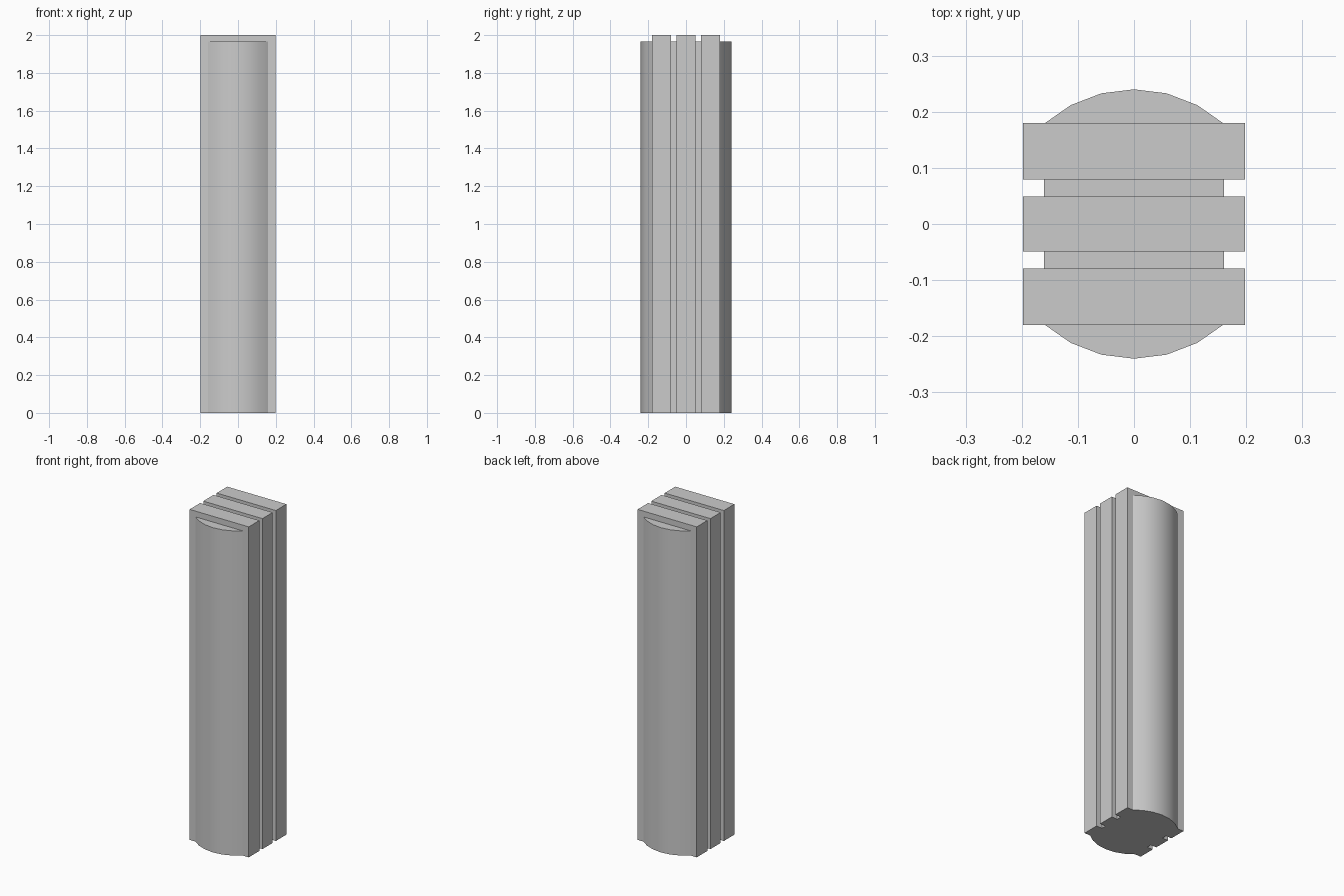
import bpy
import bmesh
from math import sin, cos, radians

if "Cube" in bpy.data.objects:
    bpy.data.objects.remove(bpy.data.objects["Cube"])


def extrude_profile(name, points, height):
    """Make a closed prism from an XY profile standing on z = 0."""
    bm = bmesh.new()
    base = bm.faces.new([bm.verts.new((x, y, 0)) for x, y in points])
    res = bmesh.ops.extrude_face_region(bm, geom=[base], use_keep_orig=True)
    top = [g for g in res["geom"] if isinstance(g, bmesh.types.BMVert)]
    bmesh.ops.translate(bm, verts=top, vec=(0, 0, height))
    bmesh.ops.recalc_face_normals(bm, faces=bm.faces)
    mesh = bpy.data.meshes.new(name)
    bm.to_mesh(mesh)
    bm.free()
    obj = bpy.data.objects.new(name, mesh)
    bpy.context.collection.objects.link(obj)
    return obj


# Core: straight sides, bulging front and back arcs, slightly shorter than the slabs
R = 0.24
front_arc = [(R * sin(radians(a)), -R * cos(radians(a)))
             for a in (-41.8, -28, -14, 0, 14, 28, 41.8)]
back_arc = [(-x, -y) for x, y in front_arc]
core = extrude_profile("core", front_arc + back_arc, 1.965)
bpy.context.view_layer.objects.active = core
core.select_set(True)
bpy.ops.object.shade_smooth_by_angle(angle=radians(30))

# Three full-height slabs with grooves between them
W = 0.198
for name, y0, y1 in (("front_slab", -0.18, -0.079),
                     ("middle_slab", -0.049, 0.049),
                     ("back_slab", 0.079, 0.18)):
    extrude_profile(name, [(-W, y0), (W, y0), (W, y1), (-W, y1)], 2.0)
